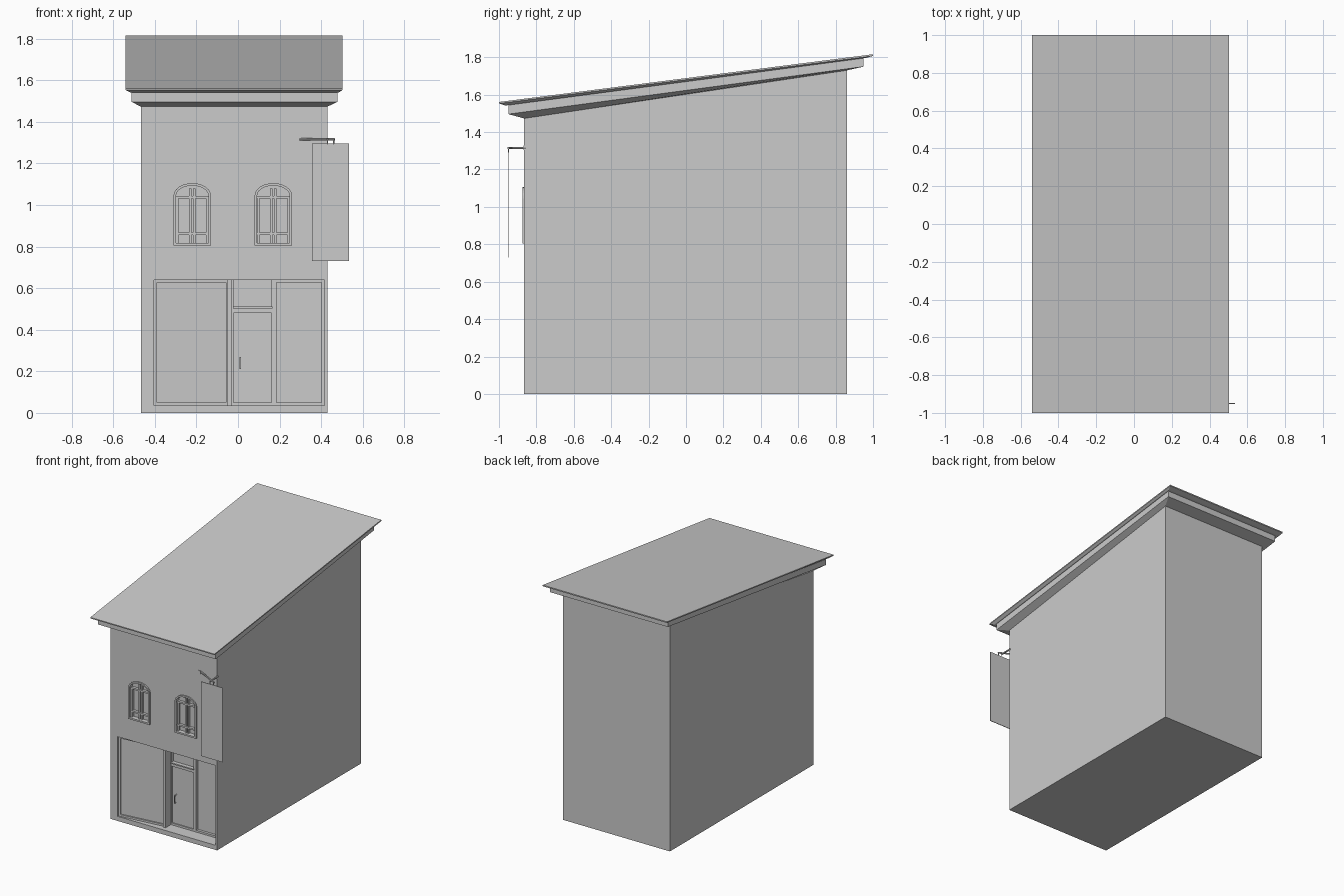
import bpy, bmesh, math
from mathutils import Vector

if "Cube" in bpy.data.objects:
    bpy.data.objects.remove(bpy.data.objects["Cube"])

FRONT, BACK = -0.865, 0.86      # outer wall planes
REAR = -0.745                   # back plane of the shopfront recess


def finish(name, bm, loc=(0, 0, 0), rot=0.0):
    bmesh.ops.recalc_face_normals(bm, faces=bm.faces[:])
    me = bpy.data.meshes.new(name)
    bm.to_mesh(me)
    bm.free()
    ob = bpy.data.objects.new(name, me)
    ob.location = loc
    ob.rotation_euler[2] = rot
    bpy.context.collection.objects.link(ob)
    return ob


def loft(name, rings):
    """Stack of equal-length rings, bridged and capped."""
    bm = bmesh.new()
    vs = [[bm.verts.new(p) for p in r] for r in rings]
    n = len(vs[0])
    for a, b in zip(vs, vs[1:]):
        for i in range(n):
            j = (i + 1) % n
            bm.faces.new((a[i], a[j], b[j], b[i]))
    bm.faces.new(vs[0])
    bm.faces.new(vs[-1])
    return finish(name, bm)


def boxes(name, specs, loc=(0, 0, 0), rot=0.0):
    """One mesh from boxes given as x0, x1, y0, y1, z0, z1."""
    bm = bmesh.new()
    for x0, x1, y0, y1, z0, z1 in specs:
        for v in bmesh.ops.create_cube(bm, size=1)["verts"]:
            v.co = ((x0 + x1) / 2 + v.co.x * (x1 - x0),
                    (y0 + y1) / 2 + v.co.y * (y1 - y0),
                    (z0 + z1) / 2 + v.co.z * (z1 - z0))
    return finish(name, bm, loc, rot)


def border(x0, x1, z0, z1, w, y0, y1):
    """Four bars around a rectangle in the xz plane."""
    return [(x0, x0 + w, y0, y1, z0, z1), (x1 - w, x1, y0, y1, z0, z1),
            (x0 + w, x1 - w, y0, y1, z0, z0 + w), (x0 + w, x1 - w, y0, y1, z1 - w, z1)]


def arch(cx, inset, y):
    """Window outline with an elliptical head."""
    hw, base, spring, rise = 0.09 - inset, 0.805 + inset, 1.045, 0.06 - inset
    head = [(cx + hw * math.cos(math.pi * i / 12), y, spring + rise * math.sin(math.pi * i / 12))
            for i in range(13)]
    return [(cx - hw, y, base), (cx + hw, y, base)] + head


def rod(name, a, b, r):
    a, b = Vector(a), Vector(b)
    bm = bmesh.new()
    bmesh.ops.create_cone(bm, cap_ends=True, segments=8, radius1=r, radius2=r, depth=(b - a).length)
    ob = finish(name, bm, (a + b) / 2)
    ob.rotation_euler = (b - a).to_track_quat('Z', 'Y').to_euler()
    return ob


def cut(target, cutter):
    m = target.modifiers.new("cut", 'BOOLEAN')
    m.operation, m.solver, m.object = 'DIFFERENCE', 'EXACT', cutter
    bpy.context.view_layer.objects.active = target
    bpy.ops.object.modifier_apply(modifier=m.name)
    bpy.data.objects.remove(cutter)


def ring(x0, x1, y0, y1, zf, zb):
    return [(x0, y0, zf), (x1, y0, zf), (x1, y1, zb), (x0, y1, zb)]


# Walls with a sloping top
walls = loft("walls", [ring(-0.467, 0.43, FRONT, BACK, 0, 0),
                       ring(-0.467, 0.43, FRONT, BACK, 1.48, 1.735)])

# Cornice and lean-to roof slab
loft("cornice", [ring(-0.467, 0.43, FRONT, BACK, 1.473, 1.73),
                 ring(-0.512, 0.478, -0.95, 0.95, 1.496, 1.75),
                 ring(-0.512, 0.478, -0.95, 0.95, 1.545, 1.80)])
loft("roof", [ring(-0.52, 0.486, -0.965, 0.965, 1.542, 1.797),
              ring(-0.54, 0.503, -1, 1, 1.553, 1.807),
              ring(-0.54, 0.503, -1, 1, 1.561, 1.816)])

# Shopfront recess
cut(walls, boxes("shop_cutter", [(-0.405, 0.415, -1, REAR, 0.035, 0.64)]))

# Arched upper windows: recess, raised surround, casement bars
for side, cx in (("left", -0.22), ("right", 0.17)):
    cut(walls, loft("window_cutter", [arch(cx, 0.012, -1), arch(cx, 0.012, FRONT + 0.025)]))
    bm = bmesh.new()
    loops = [[bm.verts.new(p) for p in arch(cx, i, y)]
             for i, y in ((0, FRONT + 0.004), (0, FRONT - 0.01),
                          (0.012, FRONT - 0.01), (0.012, FRONT + 0.004))]
    for a, b in zip(loops, loops[1:] + loops[:1]):
        for i in range(len(a)):
            j = (i + 1) % len(a)
            bm.faces.new((a[i], a[j], b[j], b[i]))
    finish(side + "_window_surround", bm)
    y0, y1 = FRONT + 0.008, FRONT + 0.026
    bars = [(cx - 0.078, cx + 0.078, y0 - 0.004, y1, z, z + 0.012) for z in (0.855, 1.03)]
    bars += [(cx + x - 0.006, cx + x + 0.006, y0, y1, 0.817, 1.08) for x in (-0.01, 0.01)]
    bars += [(cx + x - 0.005, cx + x + 0.005, y0, y1, 0.817, 1.04) for x in (-0.072, 0.072)]
    boxes(side + "_window_casements", bars)

# Angled display window on the left
yl, yr, xl, xr = FRONT + 0.018, FRONT + 0.06, -0.405, -0.045
foot = [(xl, yl), (xr, yr), (xr, REAR + 0.01), (xl, REAR + 0.01)]
loft("display_window", [[(x, y, z) for x, y in foot] for z in (0.035, 0.64)])
length = math.hypot(xr - xl, yr - yl)
boxes("display_window_frame", border(0, length, 0.035, 0.64, 0.014, -0.01, 0.002),
      (xl, yl, 0), math.atan2(yr - yl, xr - xl))
boxes("shop_post", [(-0.05, -0.028, FRONT + 0.035, REAR + 0.01, 0.035, 0.64)])

# Door with frame, transom ledge and pull handle
boxes("door", [(-0.025, 0.16, REAR - 0.012, REAR + 0.01, 0.05, 0.48)])
boxes("door_frame", [(-0.028, -0.022, REAR - 0.02, REAR + 0.01, 0.035, 0.64),
                     (0.16, 0.18, REAR - 0.02, REAR + 0.01, 0.035, 0.64),
                     (-0.025, 0.16, REAR - 0.02, REAR + 0.01, 0.48, 0.503),
                     (-0.025, 0.165, REAR - 0.03, REAR + 0.01, 0.503, 0.512),
                     (-0.025, 0.16, REAR - 0.02, REAR + 0.01, 0.035, 0.05)])
boxes("door_handle", [(0.005, 0.027, REAR - 0.016, REAR, 0.205, 0.275),
                      (0.008, 0.014, REAR - 0.034, REAR - 0.028, 0.21, 0.27),
                      (0.008, 0.014, REAR - 0.03, REAR, 0.21, 0.217),
                      (0.008, 0.014, REAR - 0.03, REAR, 0.263, 0.27)])

# Narrow side window frame on the right
boxes("side_window_frame", border(0.17, 0.415, 0.035, 0.64, 0.014, REAR - 0.02, REAR + 0.01))

# Hanging sign board and its bracket
SY = -0.95
boxes("sign_board", [(0.355, 0.535, SY - 0.002, SY + 0.002, 0.73, 1.295)])
rod("sign_arm", (0.43, FRONT + 0.01, 1.315), (0.43, SY, 1.315), 0.006)
rod("sign_brace", (0.285, FRONT + 0.01, 1.315), (0.465, SY, 1.315), 0.006)
for i, x in enumerate((0.43, 0.46)):
    rod("sign_hanger_%d" % i, (x, SY, 1.318), (x, SY, 1.29), 0.003)
    px = (0.43, 0.285)[i]
    boxes("sign_wall_plate_%d" % i, [(px - 0.01, px + 0.01 if i else 0.43, FRONT - 0.005, FRONT + 0.005, 1.303, 1.327)])
